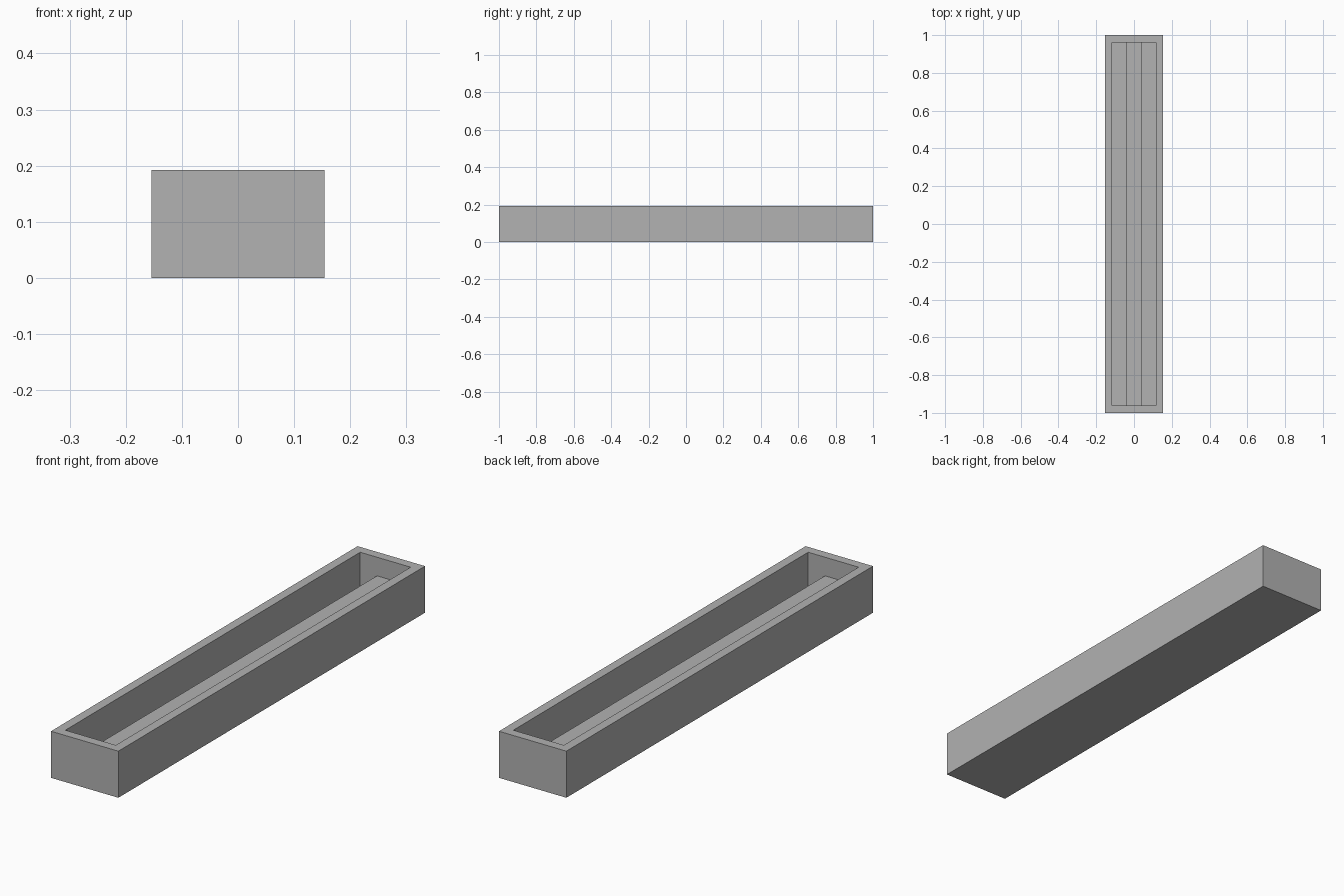
import bpy
import bmesh
from mathutils import Matrix, Vector

cube = bpy.data.objects.get("Cube")
if cube:
    bpy.data.objects.remove(cube, do_unlink=True)

U = 1 / 26  # wall thickness, the module for every dimension
WIDTH, LENGTH, HEIGHT = 8 * U, 52 * U, 5 * U

grey = bpy.data.materials.new("plain_grey")
colour = (0.445, 0.445, 0.445, 1)
grey.diffuse_color = colour
grey.use_nodes = True
grey.node_tree.nodes["Principled BSDF"].inputs["Base Color"].default_value = colour


def box(bm, size, z_bottom):
    """Add a box centred on x and y, standing at z_bottom."""
    place = Matrix.Translation((0, 0, z_bottom + size[2] / 2))
    bmesh.ops.create_cube(bm, size=1, matrix=place @ Matrix.Diagonal((*size, 1)))


def add_object(name, bm):
    mesh = bpy.data.meshes.new(name)
    bm.normal_update()
    bm.to_mesh(mesh)
    bm.free()
    mesh.materials.append(grey)
    obj = bpy.data.objects.new(name, mesh)
    bpy.context.collection.objects.link(obj)
    return obj


# Trough: a box whose top is inset to a rim and sunk down to the floor
bm = bmesh.new()
box(bm, (WIDTH, LENGTH, HEIGHT), 0)
bm.normal_update()
top = max(bm.faces, key=lambda f: f.normal.z)
bmesh.ops.inset_region(bm, faces=[top], thickness=U, use_even_offset=True)
sunk = bmesh.ops.extrude_discrete_faces(bm, faces=[top])["faces"]
bmesh.ops.translate(bm, verts=sunk[0].verts, vec=Vector((0, 0, U - HEIGHT)))
add_object("trough", bm)

# Centre ridge: runs along the floor from end wall to end wall
bm = bmesh.new()
box(bm, (2 * U, LENGTH - 2 * U, 2 * U), U)
bm.normal_update()
hidden = [f for f in bm.faces if f.normal.z < -0.5 or abs(f.normal.y) > 0.5]
bmesh.ops.delete(bm, geom=hidden, context="FACES")
add_object("centre_ridge", bm)
